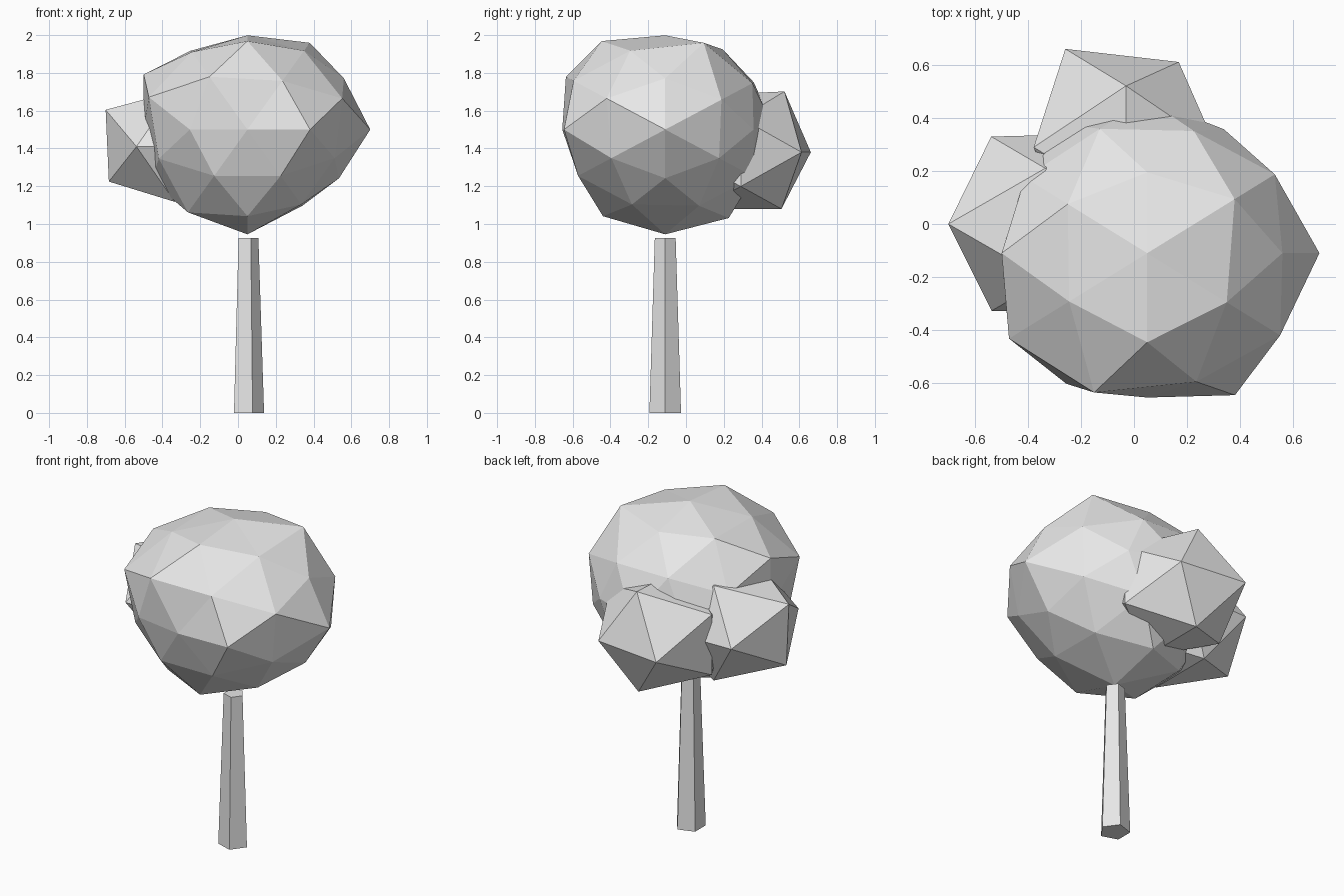
import bpy, bmesh, math
from mathutils import Vector, Matrix

if "Cube" in bpy.data.objects:
    bpy.data.objects.remove(bpy.data.objects["Cube"])

FLATTEN = 0.86  # foliage is squashed vertically

grey = bpy.data.materials.new("light_grey")
grey.diffuse_color = (0.8, 0.8, 0.8, 1)
grey.use_nodes = True
grey.node_tree.nodes["Principled BSDF"].inputs["Base Color"].default_value = grey.diffuse_color


def finish(bm, name):
    bmesh.ops.recalc_face_normals(bm, faces=bm.faces[:])
    mesh = bpy.data.meshes.new(name)
    bm.to_mesh(mesh)
    bm.free()
    mesh.materials.append(grey)
    obj = bpy.data.objects.new(name, mesh)
    bpy.context.collection.objects.link(obj)
    return obj


def directions(base):
    """Unit directions of a corner family: three axis cycles, all sign choices."""
    result = []
    x, y, z = base
    for v in ((x, y, z), (z, x, y), (y, z, x)):
        signs = [(-1, 1) if c else (1,) for c in v]
        result += [Vector((v[0] * i, v[1] * j, v[2] * k)).normalized()
                   for i in signs[0] for j in signs[1] for k in signs[2]]
    return result


def faceted_ball(name, centre, dirs, radii):
    """Faceted ball with one radius for each corner."""
    bm = bmesh.new()
    verts = [bm.verts.new(d) for d in dirs]
    bmesh.ops.convex_hull(bm, input=verts)
    for v, d, r in zip(verts, dirs, radii):
        v.co = Vector(centre) + Vector((d.x * r, d.y * r, d.z * r * FLATTEN))
    return finish(bm, name)


corners = directions((0.526, 0.851, 0))
axes = directions((1, 0, 0))
middles = directions((0.309, 0.809, 0.5))

# Large crown
faceted_ball("main_crown", (0.05, -0.11, 1.5), corners + axes + middles, [
    0.58, 0.57, 0.63, 0.55, 0.627, 0.64, 0.64, 0.58, 0.60, 0.646, 0.57, 0.60,
    0.55, 0.65, 0.545, 0.58, 0.645, 0.58,
    0.57, 0.65, 0.57, 0.58, 0.57, 0.60, 0.58, 0.57,
    0.63, 0.59, 0.62, 0.60, 0.57, 0.60, 0.58, 0.66,
    0.58, 0.645, 0.56, 0.57, 0.57, 0.62, 0.57, 0.595])

# Two small leaf clumps
faceted_ball("back_leaf_clump", (-0.03, 0.29, 1.38), corners, [
    0.40, 0.436, 0.40, 0.378, 0.41, 0.41, 0.41, 0.44, 0.41, 0.41, 0.40, 0.40])
faceted_ball("left_leaf_clump", (-0.335, 0.0, 1.41), corners, [
    0.385, 0.388, 0.40, 0.40, 0.40, 0.40, 0.40, 0.40, 0.41, 0.43, 0.40, 0.40])

# Tapered five-sided trunk, one corner towards +x
bm = bmesh.new()
rings = []
for radius, z in ((0.088, 0), (0.058, 0.925)):
    rings.append([bm.verts.new((0.05 + radius * math.cos(i * math.tau / 5),
                                -0.11 + radius * math.sin(i * math.tau / 5), z))
                  for i in range(5)])
low, high = rings
for i in range(5):
    j = (i + 1) % 5
    bm.faces.new((low[i], low[j], high[j], high[i]))
bm.faces.new(low[::-1])
bm.faces.new(high)
finish(bm, "trunk")
